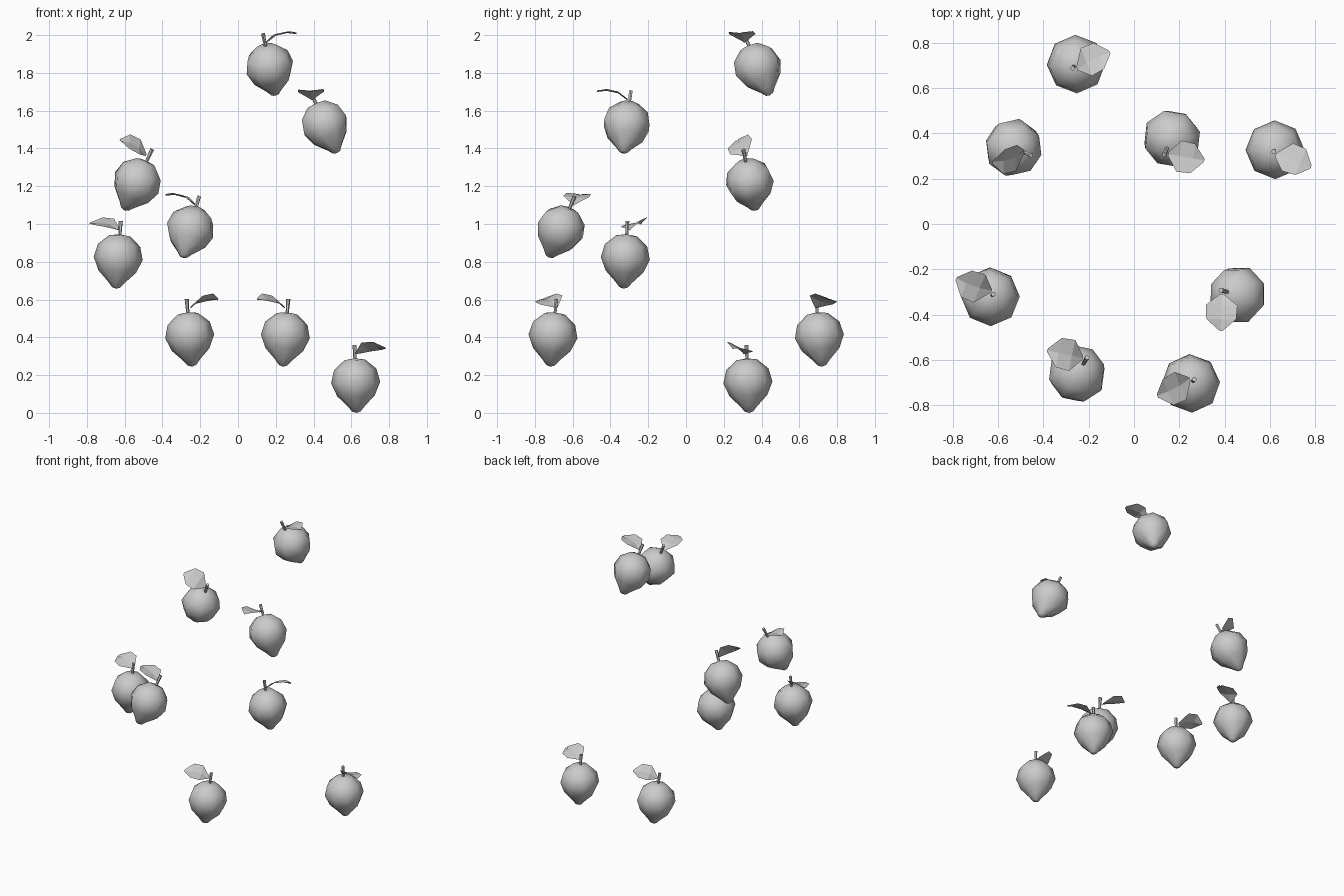
import bpy, bmesh, math
from mathutils import Vector, Matrix

if "Cube" in bpy.data.objects:
    bpy.data.objects.remove(bpy.data.objects["Cube"])

SIDES = 8


def lathe(name, profile, sides, smooth):
    """Revolve (radius, z) points about z; zero radii become poles."""
    bm = bmesh.new()
    rings = []
    for r, z in profile:
        if r == 0:
            rings.append([bm.verts.new((0, 0, z))] * sides)
        else:
            rings.append([bm.verts.new((r * math.cos(math.tau * (i + .5) / sides),
                                        r * math.sin(math.tau * (i + .5) / sides), z))
                          for i in range(sides)])
    for a, b in zip(rings, rings[1:]):
        for i in range(sides):
            j = (i + 1) % sides
            bm.faces.new(dict.fromkeys((a[i], a[j], b[j], b[i])))
    bmesh.ops.recalc_face_normals(bm, faces=bm.faces)
    for f in bm.faces:
        f.smooth = smooth
    me = bpy.data.meshes.new(name)
    bm.to_mesh(me)
    bm.free()
    return me


def leaf_mesh():
    """Arched leaf along +x, rows of (x, half width, z), rolled to one side."""
    rows = [(.012, .008, -.032), (.066, .07, 0), (.128, .066, .006), (.178, .008, -.006)]
    bm = bmesh.new()
    grid = [[bm.verts.new((x, s * w, z - (.008 if s == 0 else 0))) for s in (-1, 0, 1)]
            for x, w, z in rows]
    for a, b in zip(grid, grid[1:]):
        for i in range(2):
            bm.faces.new((a[i], b[i], b[i + 1], a[i + 1]))
    bm.transform(Matrix.Translation((0, 0, .195)) @ Matrix.Rotation(math.radians(-22), 4, 'X'))
    me = bpy.data.meshes.new("leaf")
    bm.to_mesh(me)
    bm.free()
    return me


# shared part meshes, origin at the middle of the fruit
body = lathe("fruit_body", [(0, -.153), (.022, -.146), (.045, -.118), (.1, -.062), (.13, .008),
                            (.112, .078), (.055, .128), (0, .136)], SIDES, True)
stem = lathe("stem", [(0, .12), (.008, .12), (.011, .207), (0, .207)], 6, False)
leaf = leaf_mesh()

# centre, upward axis, leaf heading in degrees
fruits = [
    ((.17, .385, 1.82), (-.2, -.42, 1), -8),
    ((.465, -.315, 1.515), (-.43, .12, 1), -90),
    ((-.54, .34, 1.21), (.46, -.2, 1), 190),
    ((-.255, -.668, .96), (.26, .42, 1), 170),
    ((-.635, -.322, .81), (.07, .06, 1), 158),
    ((-.255, .707, .397), (-.08, -.09, 1), 24),
    ((.25, -.705, .397), (.08, .09, 1), 205),
    ((.623, .328, .153), (-.03, -.04, 1), -22),
]

for n, (centre, axis, heading) in enumerate(fruits, 1):
    tilt = Vector((0, 0, 1)).rotation_difference(Vector(axis)).to_matrix().to_4x4()
    frame = (Matrix.Translation(centre) @ tilt
             @ Matrix.Rotation(math.radians(heading), 4, 'Z'))
    for part, me in (("body", body), ("stem", stem), ("leaf", leaf)):
        ob = bpy.data.objects.new(f"fruit_{n}_{part}", me)
        ob.matrix_world = frame
        bpy.context.collection.objects.link(ob)
